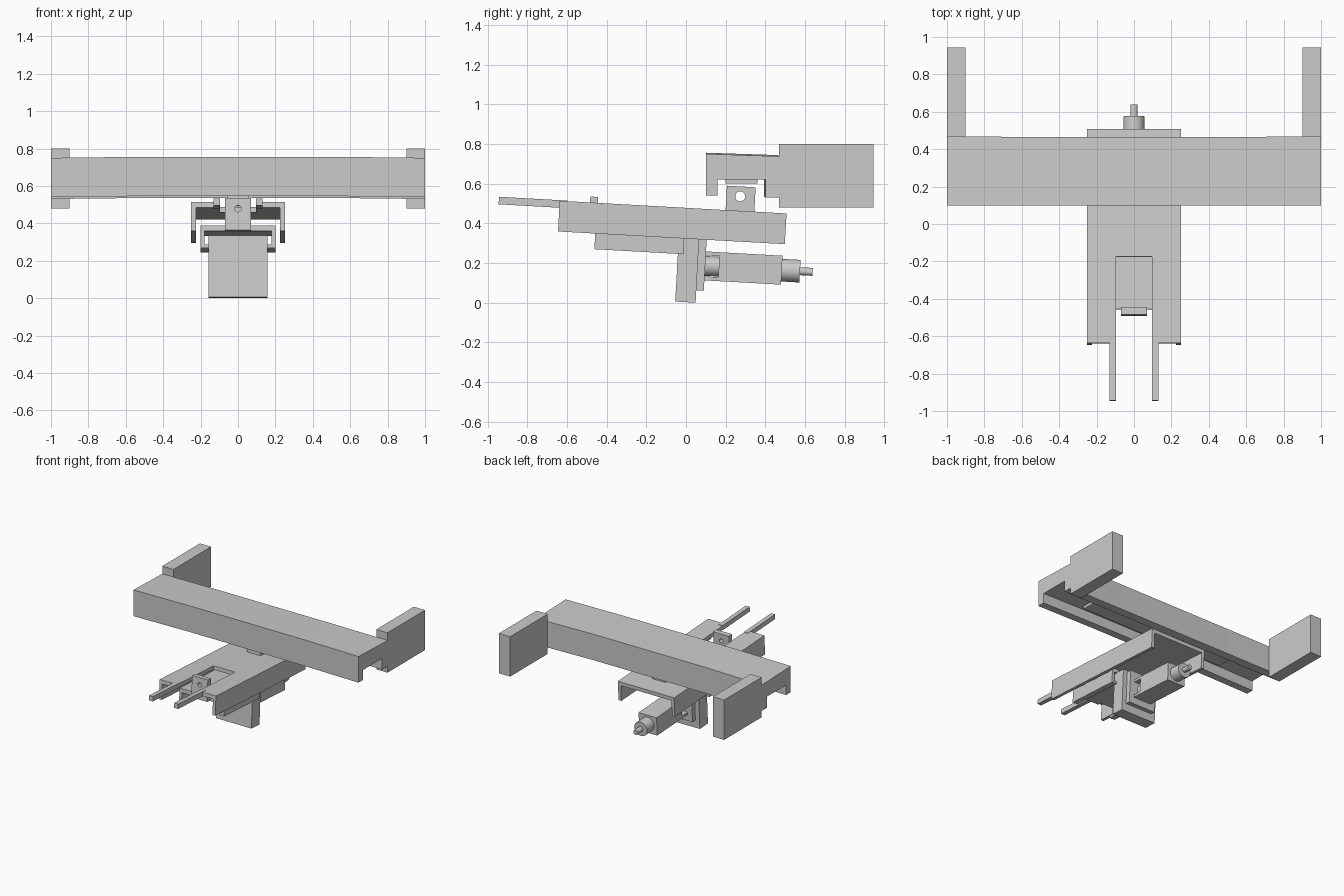
import bpy, bmesh, math
from mathutils import Matrix

if "Cube" in bpy.data.objects:
    bpy.data.objects.remove(bpy.data.objects["Cube"])

# the carriage assembly is pitched down towards the back
TILT = Matrix.Translation((0, 0, 0.478)) @ Matrix.Rotation(math.radians(-3.2), 4, 'X')
FLAT = Matrix.Identity(4)


def finish(name, bm, mat):
    bmesh.ops.recalc_face_normals(bm, faces=bm.faces)
    me = bpy.data.meshes.new(name)
    bm.to_mesh(me)
    bm.free()
    me.transform(mat)
    ob = bpy.data.objects.new(name, me)
    bpy.context.collection.objects.link(ob)
    return ob


def box(name, x, y, z, mat=TILT):
    bm = bmesh.new()
    bmesh.ops.create_cube(bm, size=1)
    for v in bm.verts:
        v.co = [(r[0] + r[1]) / 2 + c * (r[1] - r[0]) for r, c in zip((x, y, z), v.co)]
    return finish(name, bm, mat)


def loft(name, sections, mat=TILT):
    """Skin a closed solid through matching rings of points."""
    bm = bmesh.new()
    rings = [[bm.verts.new(p) for p in s] for s in sections]
    n = len(rings[0])
    for a, b in zip(rings, rings[1:]):
        for i in range(n):
            bm.faces.new((a[i], a[(i + 1) % n], b[(i + 1) % n], b[i]))
    bm.faces.new(rings[0])
    bm.faces.new(rings[-1])
    return finish(name, bm, mat)


def rod(name, r, a, b, c, axis='Y', mat=TILT):
    """Cylinder along X or Y from a to b; c holds the other two coordinates."""
    bm = bmesh.new()
    bmesh.ops.create_cone(bm, cap_ends=True, segments=32, radius1=r, radius2=r, depth=abs(b - a))
    m = (a + b) / 2
    if axis == 'Y':
        place = Matrix.Translation((c[0], m, c[1])) @ Matrix.Rotation(math.pi / 2, 4, 'X')
    else:
        place = Matrix.Translation((m, c[0], c[1])) @ Matrix.Rotation(math.pi / 2, 4, 'Y')
    ob = finish(name, bm, mat @ place)
    bpy.context.view_layer.objects.active = ob
    bpy.ops.object.select_all(action='DESELECT')
    ob.select_set(True)
    bpy.ops.object.shade_smooth_by_angle()
    return ob


def cut(ob, cutter):
    m = ob.modifiers.new("cut", 'BOOLEAN')
    m.operation = 'DIFFERENCE'
    m.solver = 'EXACT'
    m.object = cutter
    bpy.context.view_layer.objects.active = ob
    bpy.ops.object.modifier_apply(modifier=m.name)
    bpy.data.objects.remove(cutter)


def channel(name, hw, wall, y, top, thick, bottom):
    prof = [(-hw, top), (hw, top), (hw, bottom), (hw - wall, bottom), (hw - wall, top - thick),
            (wall - hw, top - thick), (wall - hw, bottom), (-hw, bottom)]
    return loft(name, [[(x, v, z) for x, z in prof] for v in y])


# Wide cross beam, slightly bowed
beam = [(0.10, 0.54), (0.10, 0.75), (0.47, 0.738), (0.47, 0.53),
        (0.40, 0.53), (0.40, 0.62), (0.16, 0.62), (0.16, 0.54)]
loft("cross_beam", [[(x, y - (bow if y > 0.2 else 0), z + bow) for y, z in beam]
                    for x, bow in ((-1, 0), (-0.5, 0.006), (0.5, 0.006), (1, 0))], FLAT)
box("beam_inner_plate", (-0.65, 0.65), (0.20, 0.36), (0.602, 0.63), FLAT)

# End plates
for side, s in (("left", -1), ("right", 1)):
    box(side + "_end_plate", sorted((s * 0.9, s)), (0.468, 0.945), (0.48, 0.80), FLAT)

# Main carrier channel with an open front slot
carrier = channel("carrier_channel", 0.25, 0.025, (-0.638, 0.508), 0, 0.03, -0.155)
cut(carrier, box("slot_cutter", (-0.095, 0.095), (-0.8, -0.175), (-0.1, 0.1)))

# Fork prongs
for side, s in (("left", -1), ("right", 1)):
    box(side + "_prong", sorted((s * 0.095, s * 0.13)), (-0.945, -0.60), (-0.035, 0.003))

# Rear pivot lug
lug = box("pivot_lug", (-0.06, 0.06), (0.20, 0.345), (-0.02, 0.123))
cut(lug, rod("lug_hole", 0.025, -0.2, 0.2, (0.27, 0.073), 'X'))

# Slider under the carrier with its guide feet
channel("slider_channel", 0.20, 0.022, (-0.45, 0.0), -0.115, 0.03, -0.234)
for side, s in (("left", -1), ("right", 1)):
    box(side + "_slider_foot", sorted((s * 0.155, s * 0.19)), (-0.45, 0.0), (-0.234, -0.216))

# Front tab on the slider
tab = box("front_tab", (-0.07, 0.07), (-0.485, -0.445), (-0.142, 0.03))
cut(tab, rod("tab_hole", 0.017, -0.6, -0.3, (0, -0.027)))

# Post and its rear flange
box("post", (-0.157, 0.157), (-0.028, 0.075), (-0.475, -0.14))
box("post_flange", (-0.12, 0.12), (0.073, 0.113), (-0.412, -0.15))

# Motor housing with side window, motor core, end cap and shaft
W = -0.287
housing = box("motor_housing", (-0.08, 0.08), (0.11, 0.50), (W - 0.073, W + 0.073))
cut(housing, box("window_cutter", (-0.2, 0.2), (0.09, 0.182), (W - 0.053, W + 0.053)))
rod("motor_core", 0.05, 0.10, 0.20, (0, W))
rod("motor_cap", 0.057, 0.49, 0.592, (0, W))
rod("motor_shaft", 0.02, 0.58, 0.656, (0, W))
